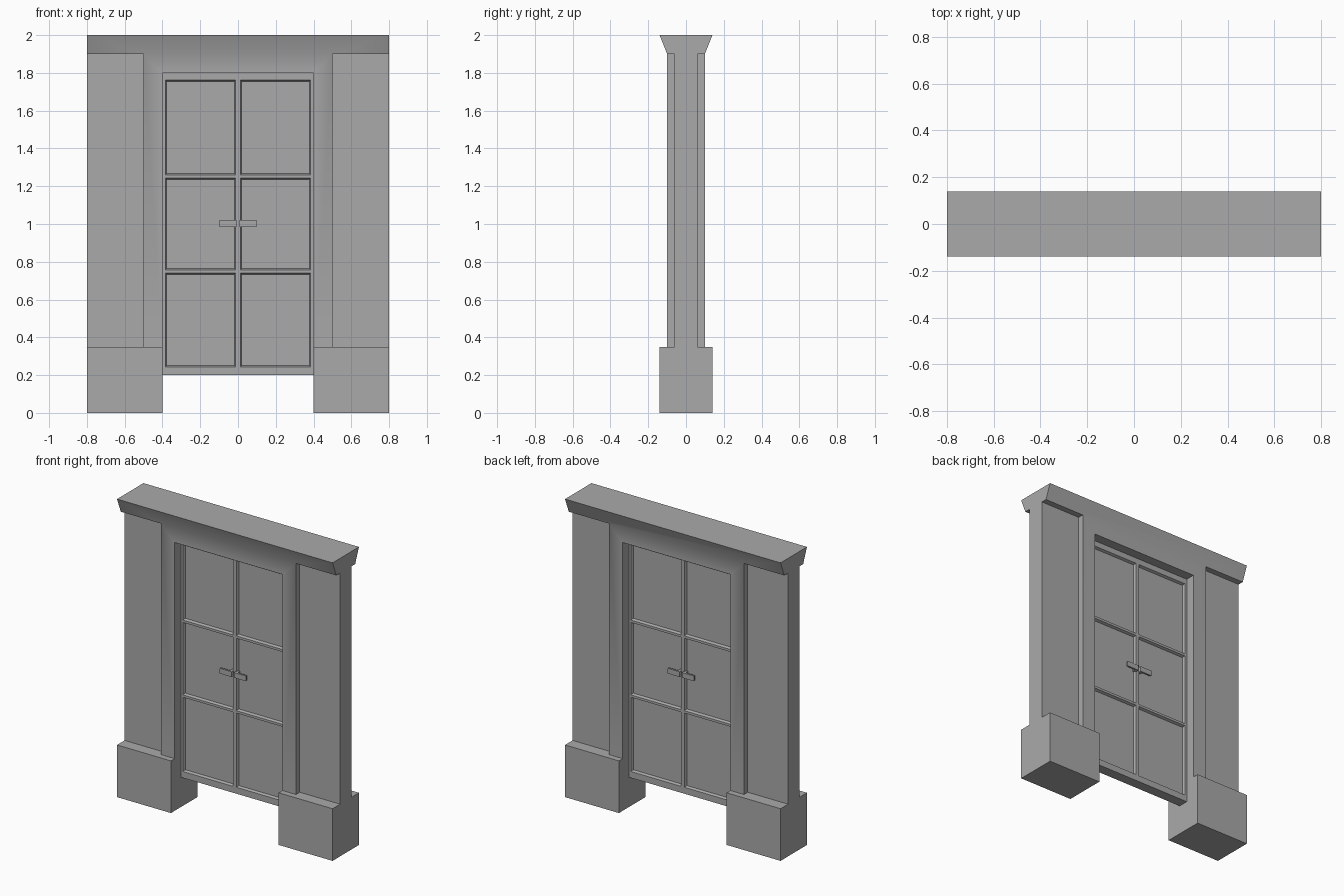
import bpy
import bmesh
import math

cube = bpy.data.objects.get("Cube")
if cube:
    bpy.data.objects.remove(cube, do_unlink=True)

# One stone grey for everything
grey = bpy.data.materials.new("stone_grey")
grey.use_nodes = True
colour = (0.4, 0.4, 0.4, 1)
grey.diffuse_color = colour
grey.node_tree.nodes["Principled BSDF"].inputs["Base Color"].default_value = colour


def finish(name, bm, mirror=(False, False)):
    """Turn a bmesh into an object, optionally mirrored on x and y."""
    bmesh.ops.recalc_face_normals(bm, faces=bm.faces)
    mesh = bpy.data.meshes.new(name)
    bm.to_mesh(mesh)
    bm.free()
    mesh.materials.append(grey)
    obj = bpy.data.objects.new(name, mesh)
    bpy.context.collection.objects.link(obj)
    if any(mirror):
        mod = obj.modifiers.new("mirror", "MIRROR")
        mod.use_axis = (*mirror, False)
        mod.use_mirror_merge = False
    return obj


def add_box(bm, x, y, z):
    """Box between the (low, high) pairs on each axis."""
    for v in bmesh.ops.create_cube(bm, size=1)["verts"]:
        v.co = [r[0] if c < 0 else r[1] for r, c in zip((x, y, z), v.co)]


# Plinths and recessed side pillars
for name, x, half, z in (("plinth", (0.4, 0.8), 0.14, (0, 0.35)),
                         ("pillar", (0.5, 0.8), 0.06, (0.35, 1.9))):
    bm = bmesh.new()
    add_box(bm, x, (-half, half), z)
    finish(name, bm, (True, False))

# Door surround and flared cornice, joined so the shading flows between them
bm = bmesh.new()
half_outline = [(0.5, 1.9), (0.5, 0.35), (0.4, 0.35), (0.4, 1.8)]
outline = half_outline + [(-x, z) for x, z in reversed(half_outline)]
sides = []
for s in (-1, 1):
    u = [bm.verts.new((x, 0.1 * s, z)) for x, z in outline]
    low = [bm.verts.new((x, 0.1 * s, 1.9)) for x in (-0.8, 0.8)]
    top = [bm.verts.new((x, 0.14 * s, 2)) for x in (-0.8, 0.8)]
    bm.faces.new(u)
    bm.faces.new([low[0], u[-1], u[0], low[1], top[1], top[0]])
    sides.append((u, low, top))
(fu, fl, ft), (bu, bl, bt) = sides
for i in range(len(fu) - 1):
    bm.faces.new([fu[i], fu[i + 1], bu[i + 1], bu[i]])
bm.faces.new([ft[0], ft[1], bt[1], bt[0]])
for e, inner in ((0, -1), (1, 0)):
    bm.faces.new([fl[e], ft[e], bt[e], bl[e]])
    bm.faces.new([fl[e], fu[inner], bu[inner], bl[e]])
surround = finish("surround_and_cornice", bm)
surround.data.shade_smooth()
surround.data.set_sharp_from_angle(angle=math.radians(30))

# Door leaves with three sunken panels on both sides
xs = [0, 0.012, 0.385, 0.4]
zs = [0.2, 0.243, 0.741, 0.757, 1.243, 1.259, 1.762, 1.8]
bm = bmesh.new()
panels = []
for y in (-0.035, 0.035):
    grid = [[bm.verts.new((x, y, z)) for z in zs] for x in xs]
    for i in range(len(xs) - 1):
        for j in range(len(zs) - 1):
            f = bm.faces.new([grid[i][j], grid[i + 1][j],
                              grid[i + 1][j + 1], grid[i][j + 1]])
            if i == 1 and j % 2 == 1:
                panels.append(f)
bmesh.ops.bridge_loops(bm, edges=[e for e in bm.edges if e.is_boundary])
bmesh.ops.recalc_face_normals(bm, faces=bm.faces)
bmesh.ops.inset_individual(bm, faces=panels, thickness=0.01, depth=-0.017)
finish("door_leaf", bm, (True, False))

# Lever handles: a short post and a flat bar
bm = bmesh.new()
add_box(bm, (0.008, 0.028), (-0.045, -0.02), (0.985, 1.02))
add_box(bm, (0.008, 0.097), (-0.055, -0.043), (0.985, 1.02))
finish("door_handle", bm, (True, True))
